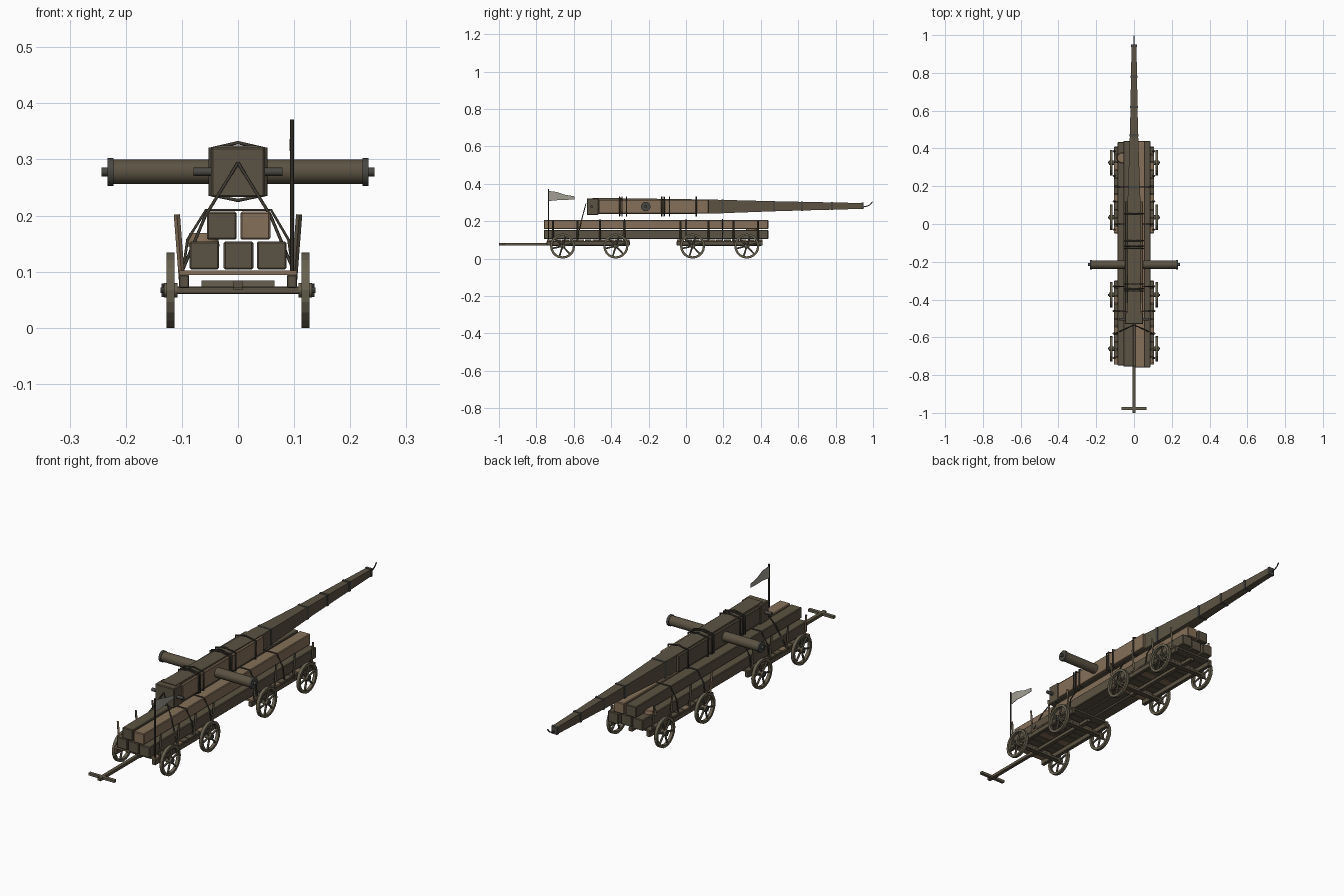
import bpy, bmesh, math
from mathutils import Vector, Matrix

if "Cube" in bpy.data.objects:
    bpy.data.objects.remove(bpy.data.objects["Cube"])


def material(name, rgb):
    m = bpy.data.materials.new(name)
    m.diffuse_color = (*rgb, 1)
    m.use_nodes = True
    m.node_tree.nodes["Principled BSDF"].inputs["Base Color"].default_value = m.diffuse_color
    return m


DARK = material("dark wood", (0.105, 0.086, 0.056))
BROWN = material("brown wood", (0.235, 0.16, 0.098))
WHEEL = material("wheel wood", (0.135, 0.118, 0.078))
ROPE = material("dark rope", (0.05, 0.043, 0.032))
IRON = material("iron", (0.065, 0.063, 0.055))
CLOTH = material("flag cloth", (0.36, 0.34, 0.29))


def finish(bm, name, mat):
    bmesh.ops.recalc_face_normals(bm, faces=bm.faces)
    me = bpy.data.meshes.new(name)
    bm.to_mesh(me)
    bm.free()
    me.materials.append(mat)
    ob = bpy.data.objects.new(name, me)
    bpy.context.collection.objects.link(ob)
    return ob


def box(name, lo, hi, mat, bevel=0):
    bm = bmesh.new()
    bmesh.ops.create_cube(bm, size=1)
    lo, hi = Vector(lo), Vector(hi)
    for v in bm.verts:
        v.co = (lo + hi) / 2 + v.co * (hi - lo)
    ob = finish(bm, name, mat)
    if bevel:
        mod = ob.modifiers.new("chamfer", "BEVEL")
        mod.width, mod.segments = bevel, 1
    return ob


def rod(name, a, b, r, mat, sides=8, r2=None):
    a, b = Vector(a), Vector(b)
    bm = bmesh.new()
    rot = (b - a).to_track_quat('Z', 'Y').to_matrix().to_4x4()
    bmesh.ops.create_cone(bm, cap_ends=True, segments=sides, radius1=r, radius2=r if r2 is None else r2,
                          depth=(b - a).length, matrix=Matrix.Translation((a + b) / 2) @ rot)
    ob = finish(bm, name, mat)
    if sides > 8:
        for p in ob.data.polygons:
            p.use_smooth = len(p.vertices) == 4
    return ob


def rope(name, pts, r, mat, cyclic=False):
    cu = bpy.data.curves.new(name, "CURVE")
    cu.dimensions = "3D"
    cu.bevel_depth, cu.bevel_resolution = r, 1
    cu.use_fill_caps = True
    sp = cu.splines.new("POLY")
    sp.points.add(len(pts) - 1)
    for p, c in zip(sp.points, pts):
        p.co = (*c, 1)
    sp.use_cyclic_u = cyclic
    cu.materials.append(mat)
    ob = bpy.data.objects.new(name, cu)
    bpy.context.collection.objects.link(ob)
    return ob


def loft(name, rings, mat):
    # rectangular sections: (y, half width, z low, z high)
    bm = bmesh.new()
    loops = [[bm.verts.new(c) for c in ((-w, y, a), (w, y, a), (w, y, b), (-w, y, b))] for y, w, a, b in rings]
    for p, q in zip(loops, loops[1:]):
        for i in range(4):
            bm.faces.new((p[i], p[(i + 1) % 4], q[(i + 1) % 4], q[i]))
    bm.faces.new(loops[0])
    bm.faces.new(loops[-1])
    return finish(bm, name, mat)


def wheel(x, y):
    s, n, z = math.copysign(1, x), 20, 0.067
    bm = bmesh.new()
    section = [(-0.007, 0.067), (0.007, 0.067), (0.007, 0.055), (-0.007, 0.055)]
    rings = []
    for i in range(n):
        t = 2 * math.pi * i / n
        rings.append([bm.verts.new((x + d, y + r * math.sin(t), z - r * math.cos(t))) for d, r in section])
    for i in range(n):
        p, q = rings[i], rings[(i + 1) % n]
        for k in range(4):
            bm.faces.new((p[k], p[(k + 1) % 4], q[(k + 1) % 4], q[k]))
    finish(bm, "wheel_rim", WHEEL)
    for i in range(6):
        t = math.pi * i / 3 + 0.3
        rod("wheel_spoke", (x, y, z), (x, y + 0.057 * math.sin(t), z + 0.057 * math.cos(t)), 0.0045, WHEEL, 6)
    rod("wheel_hub", (x - s * 0.012, y, z), (x + s * 0.012, y, z), 0.013, WHEEL, 10)
    rod("axle_end", (x, y, z), (x + s * 0.018, y, z), 0.005, IRON, 8)
    rod("linch_pin", (x + s * 0.014, y, z - 0.012), (x + s * 0.014, y, z + 0.012), 0.0025, IRON, 6)


def wagon(y0, y1, axles, stakes):
    # plank bed laid crosswise on two side rails
    n = 11
    step = (y1 - y0) / n
    for i in range(n):
        box("bed_plank", (-0.105, y0 + i * step + 0.002, 0.094), (0.105, y0 + (i + 1) * step - 0.002, 0.102),
            BROWN if i % 4 == 0 else DARK)
    for s in (-1, 1):
        box("side_rail", (s * 0.096 - 0.009, y0, 0.071), (s * 0.096 + 0.009, y1, 0.094), DARK, 0.002)
        for k, y in enumerate(stakes):
            rod("side_stake", (s * 0.1, y, 0.085), (s * 0.109, y, 0.202), 0.0055,
                BROWN if (s < 0 and k == 0) else DARK, 4)
        for y in axles:
            wheel(s * 0.12, y)
    box("centre_rail", (-0.009, y0 + 0.03, 0.068), (0.009, y1 - 0.01, 0.083), DARK)
    for y in axles:
        box("axle_beam", (-0.113, y - 0.012, 0.060), (0.113, y + 0.012, 0.074), DARK, 0.002)
        box("bolster", (-0.065, y - 0.01, 0.074), (0.065, y + 0.01, 0.084), DARK)


# Two wagons, with a drawbar on the front one
wagon(-0.745, -0.30, (-0.66, -0.375), (-0.71, -0.58, -0.46, -0.33))
wagon(-0.05, 0.41, (0.035, 0.325), (-0.03, 0.12, 0.255, 0.385))
box("drawbar", (-0.008, -1.0, 0.071), (0.008, -0.64, 0.084), DARK)
box("drawbar_handle", (-0.065, -0.985, 0.073), (0.065, -0.97, 0.084), WHEEL)

# Stacked timber load
for name, x, z, y0, y1, mat in (
        ("lower_left_timber", -0.060, 0.129, -0.75, 0.435, DARK),
        ("lower_middle_timber", 0.001, 0.129, -0.755, 0.43, DARK),
        ("lower_right_timber", 0.060, 0.129, -0.76, 0.44, DARK),
        ("upper_left_timber", -0.029, 0.182, -0.755, 0.44, DARK),
        ("upper_right_timber", 0.031, 0.182, -0.76, 0.44, BROWN)):
    w = 0.0265
    box(name, (x - w, y0, z - 0.025), (x + w, y1, z + 0.025), mat, 0.003)
rod("load_sack", (-0.062, 0.35, 0.145), (-0.062, 0.35, 0.169), 0.031, BROWN, 10, 0.026)

# Ropes tying down the load
for y in (-0.46, -0.33, 0.0, 0.195):
    rope("load_tie", [(-0.098, y, 0.10), (-0.09, y, 0.157), (-0.057, y, 0.210), (0.059, y, 0.210),
                      (0.09, y, 0.157), (0.098, y, 0.10)], 0.0028, ROPE)
for s in (-1, 1):
    rope("front_tie", [(0, -0.535, 0.294), (s * 0.058, -0.56, 0.20), (s * 0.097, -0.58, 0.107)], 0.0028, ROPE)

# Throwing arm: butt, core, side cheeks and long taper
box("arm_butt", (-0.048, -0.53, 0.233), (0.048, -0.468, 0.322), DARK, 0.003)
loft("arm_core", [(-0.50, 0.036, 0.238, 0.325), (0.12, 0.034, 0.240, 0.316), (0.5, 0.021, 0.254, 0.306),
                  (0.945, 0.013, 0.266, 0.297)], DARK)
for s, mat in ((-1, DARK), (1, BROWN)):
    a, b = sorted((s * 0.034, s * 0.047))
    box("arm_cheek", (a, -0.466, 0.242), (b, 0.12, 0.314), mat, 0.002)

# Rope and iron bindings round the arm
for y in (-0.355, -0.342, -0.318, -0.13, -0.117, -0.088, 0.055):
    rope("arm_binding", [(-0.05, y, 0.237), (0, y, 0.227), (0.05, y, 0.237), (0.05, y, 0.319),
                         (0, y, 0.330), (-0.05, y, 0.319)], 0.0035, ROPE, True)
for y, w, a, b in ((0.195, 0.033, 0.241, 0.316), (0.47, 0.024, 0.251, 0.309), (0.62, 0.0205, 0.255, 0.306),
                   (0.78, 0.0185, 0.259, 0.303), (0.943, 0.015, 0.264, 0.299)):
    box("arm_band", (-w, y - 0.006, a), (w, y + 0.006, b), IRON)
rope("tip_hook", [(0, 0.945, 0.276), (0, 0.97, 0.281), (0, 0.985, 0.289), (0, 0.997, 0.304)], 0.003, IRON)

# Pivot axle and butt pin
Y, Z = -0.215, 0.278
rod("pivot_axle", (-0.232, Y, Z), (0.232, Y, Z), 0.022, DARK, 20)
for s in (-1, 1):
    rod("pivot_collar", (s * 0.222, Y, Z), (s * 0.233, Y, Z), 0.025, IRON, 20)
    rod("pivot_pin", (s * 0.23, Y, Z), (s * 0.243, Y, Z), 0.008, IRON, 10)
rod("butt_pin", (-0.079, -0.505, Z), (0.079, -0.505, Z), 0.0075, IRON, 10)

# Flag on its pole
rod("flag_pole", (0.096, -0.735, 0.09), (0.096, -0.735, 0.371), 0.0035, ROPE, 8)
bm = bmesh.new()
outline = [(-0.735, 0.362), (-0.69, 0.356), (-0.645, 0.341), (-0.597, 0.333),
           (-0.597, 0.316), (-0.645, 0.314), (-0.69, 0.312), (-0.735, 0.308)]
verts = [bm.verts.new((0.096 + 0.003 * math.sin(40 * (y + 0.735)), y, z)) for y, z in outline]
for i in range(3):
    bm.faces.new((verts[i], verts[i + 1], verts[6 - i], verts[7 - i]))
flag = finish(bm, "flag", CLOTH)
solid = flag.modifiers.new("cloth", "SOLIDIFY")
solid.thickness = 0.002
